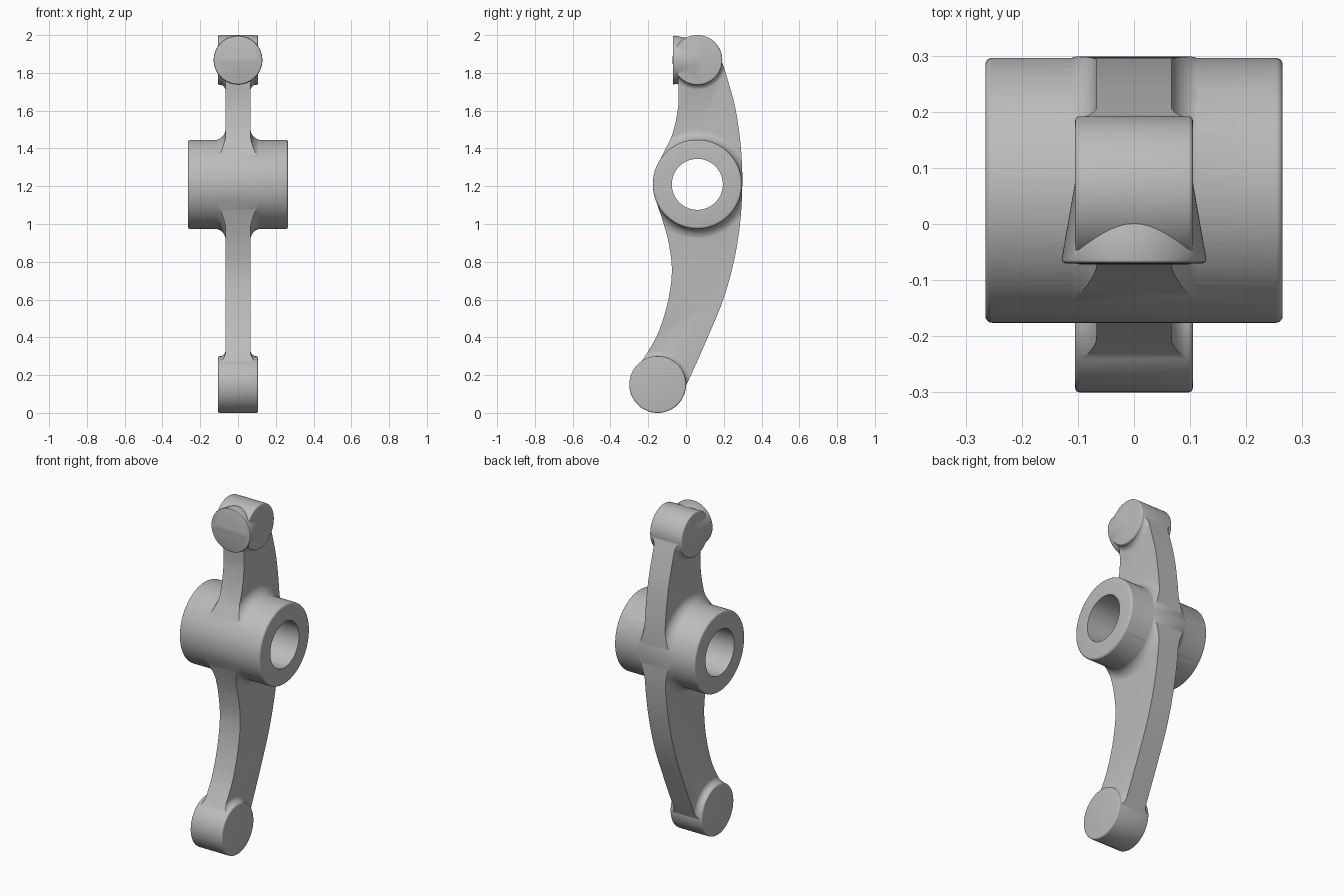
import bpy, bmesh, math
from mathutils import Vector

if "Cube" in bpy.data.objects:
    bpy.data.objects.remove(bpy.data.objects["Cube"])

steel = bpy.data.materials.new("grey_steel")
steel.use_nodes = True
GREY = (0.5, 0.5, 0.5, 1)
steel.diffuse_color = GREY
steel.node_tree.nodes["Principled BSDF"].inputs["Base Color"].default_value = GREY

HUB, TOP, FOOT = (0.06, 1.21), (0.06, 1.868), (-0.15, 0.15)   # (y, z) of each axis
HUB_R, TOP_R, FOOT_R = 0.236, 0.132, 0.15
WEB = 0.067                                                    # half thickness


def finish(name, bm):
    bmesh.ops.recalc_face_normals(bm, faces=bm.faces)
    mesh = bpy.data.meshes.new(name)
    bm.to_mesh(mesh)
    bm.free()
    mesh.materials.append(steel)
    obj = bpy.data.objects.new(name, mesh)
    bpy.context.collection.objects.link(obj)
    return obj


def lathe(name, profile, centre, axis="X", sides=96):
    """Turn (distance along axis, radius) pairs into a capped solid."""
    bm = bmesh.new()
    rings = []
    for a, r in profile:
        ring = []
        for i in range(sides):
            t = math.tau * i / sides
            u, v = r * math.cos(t), r * math.sin(t)
            co = (a, centre[0] + u, centre[1] + v) if axis == "X" else (u, a, centre[1] + v)
            ring.append(bm.verts.new(co))
        rings.append(ring)
    for p, q in zip(rings, rings[1:]):
        for i in range(sides):
            j = (i + 1) % sides
            bm.faces.new((p[i], p[j], q[j], q[i]))
    bm.faces.new(rings[0])
    bm.faces.new(rings[-1])
    return finish(name, bm)


def mirrored(half):
    return [(-a, r) for a, r in reversed(half)] + half


def boss(name, centre, radius, half, edge):
    """Cylinder with rounded rims."""
    arc = [(half - edge + edge * math.sin(t), radius - edge + edge * math.cos(t))
           for t in (math.pi / 2 * k / 4 for k in range(5))]
    return lathe(name, mirrored(arc), centre)


def flare(name, centre, radius, f):
    """Concave fillet that blends a boss into the web."""
    radius -= 0.002
    arc = [(WEB - 0.001 + f * (1 - math.cos(t)), radius + f * (1 - math.sin(t)))
           for t in (math.pi / 2 * k / 8 for k in range(9))]
    return lathe(name, mirrored(arc), centre)


def spline(points, steps=6):
    """Smooth closely through the given points."""
    pts = [Vector(p) for p in points]
    pts = [2 * pts[0] - pts[1]] + pts + [2 * pts[-1] - pts[-2]]
    out = []
    for a, b, c, d in zip(pts, pts[1:], pts[2:], pts[3:]):
        for k in range(steps):
            t = k / steps
            out.append(0.5 * (2 * b + (c - a) * t + (2 * a - 5 * b + 4 * c - d) * t * t
                              + (3 * b - a - 3 * c + d) * t ** 3))
    return out + [pts[-2]]


def prism(name, outline, half):
    bm = bmesh.new()
    face = bm.faces.new([bm.verts.new((-half, y, z)) for y, z in outline])
    new = bmesh.ops.extrude_face_region(bm, geom=[face])["geom"]
    bmesh.ops.translate(bm, vec=(2 * half, 0, 0),
                        verts=[v for v in new if isinstance(v, bmesh.types.BMVert)])
    return finish(name, bm)


def combine(target, tool, operation):
    mod = target.modifiers.new(operation.lower(), "BOOLEAN")
    mod.operation, mod.object, mod.solver = operation, tool, "EXACT"
    bpy.context.view_layer.objects.active = target
    bpy.ops.object.modifier_apply(modifier=mod.name)
    bpy.data.objects.remove(tool)


# Side outline of the curved arm
back = spline([(0.165, 1.93), (0.19, 1.86), (0.225, 1.75), (0.264, 1.6), (0.291, 1.4),
               (0.298, 1.21), (0.286, 1.0), (0.253, 0.8), (0.197, 0.6), (0.115, 0.4),
               (0.04, 0.23), (-0.007, 0.13)])
front_low = spline([(-0.265, 0.235), (-0.207, 0.315), (-0.145, 0.43), (-0.098, 0.58),
                    (-0.075, 0.74), (-0.088, 0.88), (-0.118, 1.0), (-0.158, 1.12)])
front_high = spline([(-0.158, 1.3), (-0.115, 1.385), (-0.078, 1.46), (-0.053, 1.55),
                     (-0.039, 1.66), (-0.043, 1.79)])
outline = back + [(-0.1, 0.08), (-0.2, 0.12)] + front_low + front_high + [(0, 1.93)]

# Web slab with fillets, trimmed to the outline
arm = prism("rocker_arm", [(-1, -1), (1, -1), (1, 3), (-1, 3)], WEB)
for centre, radius, f in ((HUB, HUB_R, 0.06), (TOP, TOP_R, 0.034), (FOOT, FOOT_R, 0.034)):
    combine(arm, flare("fillet", centre, radius, f), "UNION")
combine(arm, prism("trim", outline, 0.5), "INTERSECT")

# Bosses, striking pad and bore
combine(arm, boss("hub", HUB, HUB_R, 0.265, 0.012), "UNION")
combine(arm, boss("top_end", TOP, TOP_R, 0.105, 0.008), "UNION")
combine(arm, boss("foot_end", FOOT, FOOT_R, 0.105, 0.008), "UNION")
pad = [(-0.07, 0.122), (-0.068, 0.127), (-0.063, 0.129), (0.08, 0.104)]
combine(arm, lathe("striking_pad", pad, TOP, "Y"), "UNION")
combine(arm, lathe("bore", [(-0.5, 0.135), (0.5, 0.135)], HUB), "DIFFERENCE")

bpy.ops.object.select_all(action="DESELECT")
arm.select_set(True)
bpy.context.view_layer.objects.active = arm
bpy.ops.object.shade_smooth_by_angle(angle=math.radians(32))
